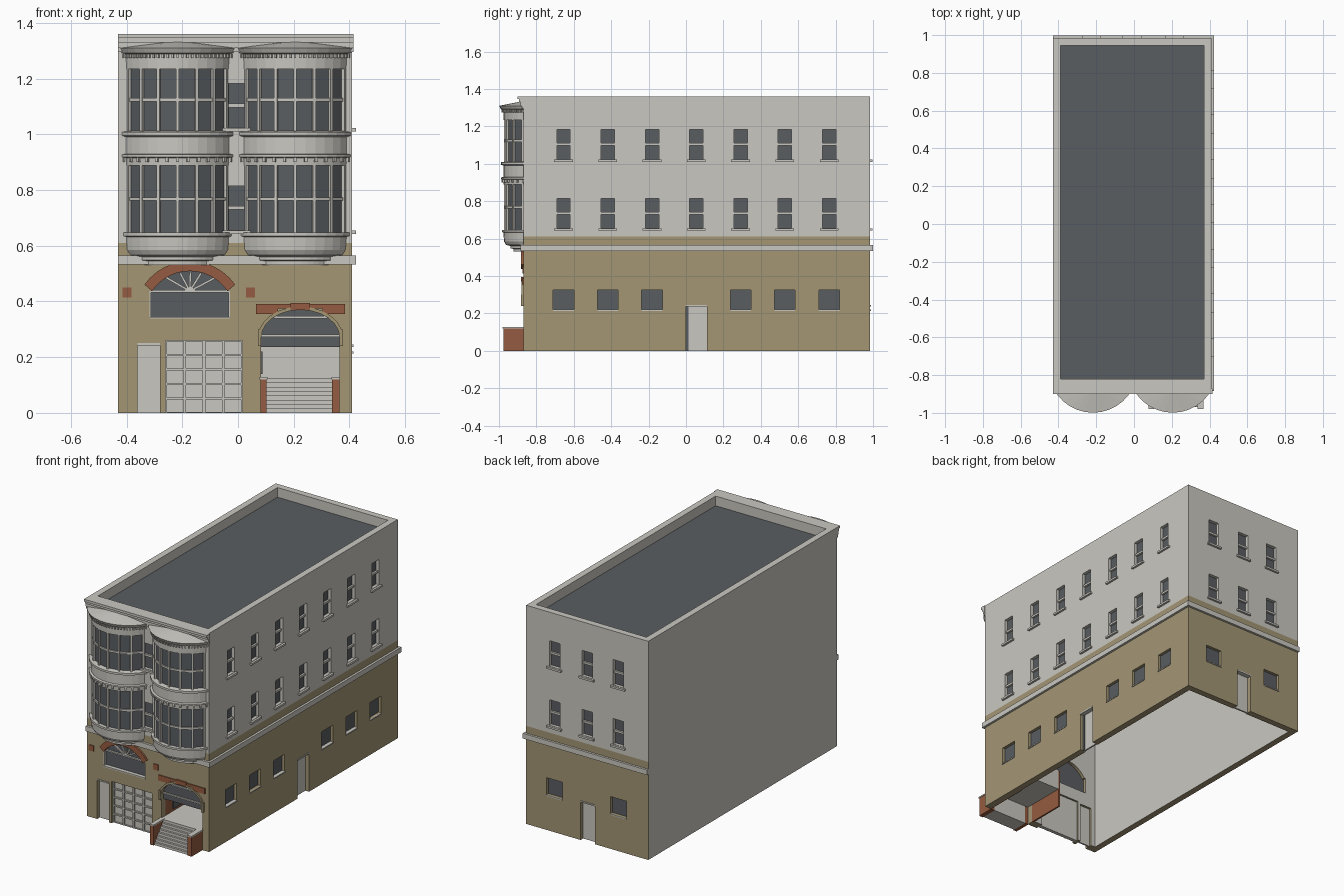
import bpy, bmesh, math
from mathutils import Matrix, Vector

if "Cube" in bpy.data.objects:
    bpy.data.objects.remove(bpy.data.objects["Cube"])


def material(name, rgb):
    m = bpy.data.materials.new(name)
    m.use_nodes = True
    m.diffuse_color = (*rgb, 1)
    m.node_tree.nodes["Principled BSDF"].inputs["Base Color"].default_value = (*rgb, 1)
    return m


GREY = material("pale grey stone", (.59, .575, .53))
TAN = material("tan render", (.37, .305, .175))
GLASS = material("dark slate glass", (.1, .11, .12))
BRICK = material("red brick", (.3, .105, .052))

# Outer wall planes
X0, X1, YF, YB = -.43, .41, -.87, .985
TOP, SPLIT = 1.36, .61
parts = {}


def part(name, mat):
    if name not in parts:
        parts[name] = (bmesh.new(), mat)
    return parts[name][0]


def place(side, u, z, d):
    """Point on a wall: u along it, z up, d outward."""
    if side == "front":
        return (u, YF - d, z)
    if side == "back":
        return (u, YB + d, z)
    return (X1 + d, u, z)


def prism(name, mat, side, pts, d0, d1):
    bm = part(name, mat)
    a = [bm.verts.new(place(side, u, z, d0)) for u, z in pts]
    b = [bm.verts.new(place(side, u, z, d1)) for u, z in pts]
    faces = [bm.faces.new(a), bm.faces.new(b)]
    for i in range(len(a)):
        j = (i + 1) % len(a)
        faces.append(bm.faces.new((a[i], a[j], b[j], b[i])))
    bmesh.ops.recalc_face_normals(bm, faces=faces)


def plate(name, mat, side, u0, u1, z0, z1, d0, d1):
    prism(name, mat, side, [(u0, z0), (u1, z0), (u1, z1), (u0, z1)], d0, d1)


def cube(name, mat, x0, x1, y0, y1, z0, z1):
    plate(name, mat, "front", x0, x1, z0, z1, YF - y0, YF - y1)


def arc(cx, cz, rx, rz, half, n=12):
    """Arch points from right to left over the top."""
    angles = [half - 2 * half * i / n for i in range(n + 1)]
    return [(cx + rx * math.sin(t), cz + rz * math.cos(t)) for t in angles]


def cut(side, pts):
    prism("cutter", GREY, side, pts, -.07, .03)


def cut_rect(side, u0, u1, z0, z1):
    cut(side, [(u0, z0), (u1, z0), (u1, z1), (u0, z1)])


def sash_window(side, u, z):
    w, h = .036, .158
    cut_rect(side, u - w, u + w, z, z + h)
    plate("sash_glass", GLASS, side, u - w, u + w, z, z + h, -.03, -.02)
    plate("sash_rails", GREY, side, u - w, u + w, z + .073, z + .086, -.02, -.008)
    plate("window_sills", GREY, side, u - .05, u + .05, z - .014, z - .002, -.01, .013)


def square_window(u, side):
    w = .055
    cut_rect(side, u - w, u + w, .22, .325)
    plate("ground_glass", GLASS, side, u - w, u + w, .22, .325, -.03, -.018)
    plate("ground_sills", GREY, side, u - w, u + w, .213, .22, -.03, .005)


def door(side, u0, u1, h):
    cut_rect(side, u0, u1, -.02, h)
    plate("doors", GREY, side, u0, u1, 0, h, -.035, -.025)
    plate("door_heads", GREY, side, u0, u1, h - .008, h, -.025, .004)


# Side and back openings
columns = [-.655 + .2367 * i for i in range(7)]
for i, y in enumerate(columns):
    for z in (.657, 1.024):
        sash_window("right", y, z)
    if i != 3:
        square_window(y, "right")
door("right", 0, .112, .245)
plate("door_jamb", GLASS, "right", 0, .013, 0, .237, -.025, -.019)
for x in (.215, -.01, -.225):
    for z in (.657, 1.024):
        sash_window("back", x, z)
for x in (.215, -.225):
    square_window(x, "back")
door("back", -.065, .035, .245)

# Front sash windows between the bays, and front door
for z in (.657, 1.024):
    sash_window("front", -.005, z)
door("front", -.36, -.28, .25)

# Garage door with raised rails
g0, g1, gh = -.26, .016, .26
cut_rect("front", g0, g1, -.02, gh)
plate("garage_door", GREY, "front", g0, g1, 0, gh, -.038, -.026)
for i in range(5):
    u = g0 + (g1 - g0) * i / 4
    plate("garage_rails", GREY, "front", max(g0, u - .005), min(g1, u + .005), 0, gh, -.026, -.014)
for i in range(6):
    z = gh * i / 5
    plate("garage_rails", GREY, "front", g0, g1, max(0, z - .004), min(gh, z + .004), -.026, -.016)

# Fan window with brick arch
cx, cz, sill, spring = -.173, .346, .338, .437
inner = arc(cx, cz, .163, .163, math.radians(56))
outer = arc(cx, cz, .199, .199, math.radians(55))
shape = [(cx - .145, sill), (cx + .145, sill), (cx + .145, spring)] + inner + [(cx - .145, spring)]
cut("front", shape)
prism("fan_glass", GLASS, "front", shape, -.03, -.02)
plate("fan_frame", GREY, "front", cx - .145, cx + .145, sill, sill + .007, -.02, .004)
plate("fan_frame", GREY, "front", cx - .145, cx + .145, spring - .004, spring + .004, -.02, -.008)
for s in (-1, 1):
    e = cx + s * .142
    plate("fan_frame", GREY, "front", e - .003, e + .003, sill, spring, -.02, -.004)
for deg, length in ((28, .105), (58, .076), (88, .068), (118, .074), (150, .108)):
    d = Vector((math.cos(math.radians(deg)), math.sin(math.radians(deg))))
    n, o = Vector((-d.y, d.x)) * .004, Vector((cx, spring))
    prism("fan_spokes", GREY, "front",
          [tuple(p) for p in (o - n, o + d * length - n, o + d * length + n, o + n)], -.02, -.01)
for i in range(len(inner) - 1):
    prism("brick_arch", BRICK, "front", [inner[i], outer[i], outer[i + 1], inner[i + 1]], -.01, .012)
for u in (-.415, .028):
    plate("brick_squares", BRICK, "front", u, u + .033, .414, .45, -.005, .005)

# Arched entrance: transom, arch trim, brick lintel
ec, ez, e0, e1 = .224, .27, .083, .365
top_arc = arc(ec, ez, .141, .1, math.pi / 2)
trim_arc = arc(ec, ez, .153, .112, math.pi / 2)
cut("front", [(e0, -.02), (e1, -.02)] + top_arc)
prism("transom_glass", GLASS, "front", [(e0, .237), (e1, .237)] + top_arc, -.03, -.02)
for z, w in ((.277, .141), (.343, .095)):
    plate("transom_bars", GREY, "front", ec - w, ec + w, z - .004, z + .004, -.02, -.01)
for i in range(len(top_arc) - 1):
    prism("entrance_arch", TAN, "front", [top_arc[i], trim_arc[i], trim_arc[i + 1], top_arc[i + 1]], -.01, .01)
for s in (-1, 1):
    u = ec + s * .147
    plate("entrance_arch", TAN, "front", u - .006, u + .006, .24, .3, -.005, .013)
    u = ec + s * .12
    plate("brick_lintel", BRICK, "front", u - .04, u + .04, .355, .39, -.005, .006)
plate("brick_lintel", BRICK, "front", ec - .08, ec + .08, .375, .39, -.005, .006)
plate("brick_lintel", BRICK, "front", ec - .035, ec + .035, .37, .395, -.005, .012)

# Vestibule behind the entrance
yb = -.59
cube("vestibule_brick", BRICK, e0 - .01, e0, YF + .04, yb, 0, .24)
cube("vestibule_brick", BRICK, e1, e1 + .005, YF + .04, yb, 0, .24)
cube("vestibule_window", GLASS, e0, e0 + .005, -.76, -.65, .14, .22)
cube("vestibule_shell", GREY, e0, e1, YF, yb, .115, .125)
cube("vestibule_shell", GREY, e0, e1, YF + .02, yb, .237, .245)
cube("vestibule_shell", GREY, e0, e1, yb - .01, yb, .125, .237)

# Steps with brick cheek walls
s0, s1, steps = .103, .337, 8
for i in range(steps):
    y = -.97 + i * .0125
    cube("steps", GREY, s0, s1, y, y + .0125, 0, .125 * (i + 1) / steps)
for a, b in ((e0 - .003, s0), (s1, e1)):
    cube("step_walls", BRICK, a, b, -.977, YF, 0, .12)
    cube("step_caps", GREY, a - .002, b + .002, -.98, YF, .12, .128)

# Belt course, front cornice, roof
bz0, bz1, out = .533, .565, .014
cube("belt_course", GREY, X0, X1 + out, YF - out, YF, bz0, bz1)
cube("belt_course", GREY, X0, X1 + out, YB, YB + out, bz0, bz1)
cube("belt_course", GREY, X1, X1 + out, YF, YB, bz0, bz1)
for z0, z1, d in ((1.295, 1.31, .008), (1.31, 1.33, .014), (1.33, 1.345, .022), (1.345, TOP, .03)):
    plate("front_cornice", GREY, "front", X0, X1 + .005, z0, z1, 0, d)
IX0, IX1, IYF, IYB = X0 + .04, X1 - .04, YF + .05, YB - .04
cube("roof", GLASS, IX0, IX1, IYF, IYB, 1.288, 1.3)

# Curved bay windows, each swept around an axis behind the wall
AXIS, REACH = -.763, .107


def sweep(name, mat, cx, profile, segs=12):
    bm = part(name, mat)
    rows = []
    for r, z in profile:
        a = math.acos(REACH / r)
        angles = [a * (2 * j / segs - 1) for j in range(segs + 1)]
        rows.append([bm.verts.new((cx + r * math.sin(t), AXIS - r * math.cos(t), z)) for t in angles])
    for lo, hi in zip(rows, rows[1:]):
        for j in range(segs):
            bm.faces.new((lo[j], lo[j + 1], hi[j + 1], hi[j]))


def ring_blocks(name, cx, r, z0, z1, count, w, depth):
    a = math.acos(REACH / r)
    for i in range(count):
        t = a * (2 * i / (count - 1) - 1)
        pos = Vector((cx + r * math.sin(t), AXIS - r * math.cos(t), (z0 + z1) / 2))
        m = Matrix.Translation(pos) @ Matrix.Rotation(t, 4, "Z") @ Matrix.Diagonal((w, depth, z1 - z0, 1))
        bmesh.ops.create_cube(part(name, GREY), size=1, matrix=m)


corbel = [(.108, .53), (.16, .53), (.16, .545), (.176, .548), (.176, .56), (.2, .567), (.21, .585),
          (.213, .632), (.222, .635), (.222, .647), (.198, .647)]
spandrel = [(.198, .888), (.212, .888), (.214, .915), (.226, .918), (.226, .927), (.213, .93),
            (.213, .99), (.226, .995), (.226, 1.008), (.198, 1.013)]
crown = [(.198, 1.234), (.212, 1.234), (.214, 1.288), (.227, 1.292), (.236, 1.31), (.108, 1.335)]
for bx in (-.217, .205):
    for profile in (corbel, spandrel, crown):
        sweep("bay_masonry", GREY, bx, profile)
    for z0, z1 in ((.645, .89), (1.011, 1.236)):
        mid = (z0 + z1) / 2
        sweep("bay_glass", GLASS, bx, [(.2, z0), (.2, z1)], 6)
        sweep("bay_rails", GREY, bx, [(.199, mid - .006), (.208, mid - .006), (.208, mid + .006), (.199, mid + .006)], 6)
        ring_blocks("bay_mullions", bx, .203, z0, z1, 7, .011, .016)
    ring_blocks("bay_brackets", bx, .217, .9, .917, 13, .01, .012)
    ring_blocks("bay_dentils", bx, .218, 1.274, 1.289, 27, .008, .012)

# Hollow walls, open below
for name, z0, z1 in (("lower_walls", 0, SPLIT), ("upper_walls", SPLIT, TOP)):
    bm = part(name, TAN if z0 == 0 else GREY)
    loops = []
    for x0, x1, y0, y1 in ((X0, X1, YF, YB), (IX0, IX1, IYF, IYB)):
        for z in (z0, z1):
            loops.append([bm.verts.new(p) for p in ((x0, y0, z), (x1, y0, z), (x1, y1, z), (x0, y1, z))])
    for a, b in ((0, 1), (1, 3), (3, 2), (2, 0)):
        for i in range(4):
            j = (i + 1) % 4
            bm.faces.new((loops[a][i], loops[a][j], loops[b][j], loops[b][i]))

objects = {}
for name, (bm, mat) in parts.items():
    mesh = bpy.data.meshes.new(name)
    bm.to_mesh(mesh)
    bm.free()
    mesh.materials.append(mat)
    objects[name] = bpy.data.objects.new(name, mesh)
    bpy.context.scene.collection.objects.link(objects[name])

# Cut the openings, then paint the party wall and inside faces grey
for name in ("lower_walls", "upper_walls"):
    ob = objects[name]
    mod = ob.modifiers.new("openings", "BOOLEAN")
    mod.operation, mod.solver, mod.object = "DIFFERENCE", "EXACT", objects["cutter"]
    mesh = bpy.data.meshes.new_from_object(ob.evaluated_get(bpy.context.evaluated_depsgraph_get()))
    ob.modifiers.clear()
    ob.data = mesh
    mesh.materials.clear()
    mesh.materials.append(TAN if name == "lower_walls" else GREY)
    mesh.materials.append(GREY)
    for f in mesh.polygons:
        c = f.center
        inside = IX0 - .001 < c.x < IX1 + .001 and IYF - .001 < c.y < IYB + .001
        f.material_index = int(c.x < X0 + .001 or inside)
bpy.data.objects.remove(objects["cutter"])
